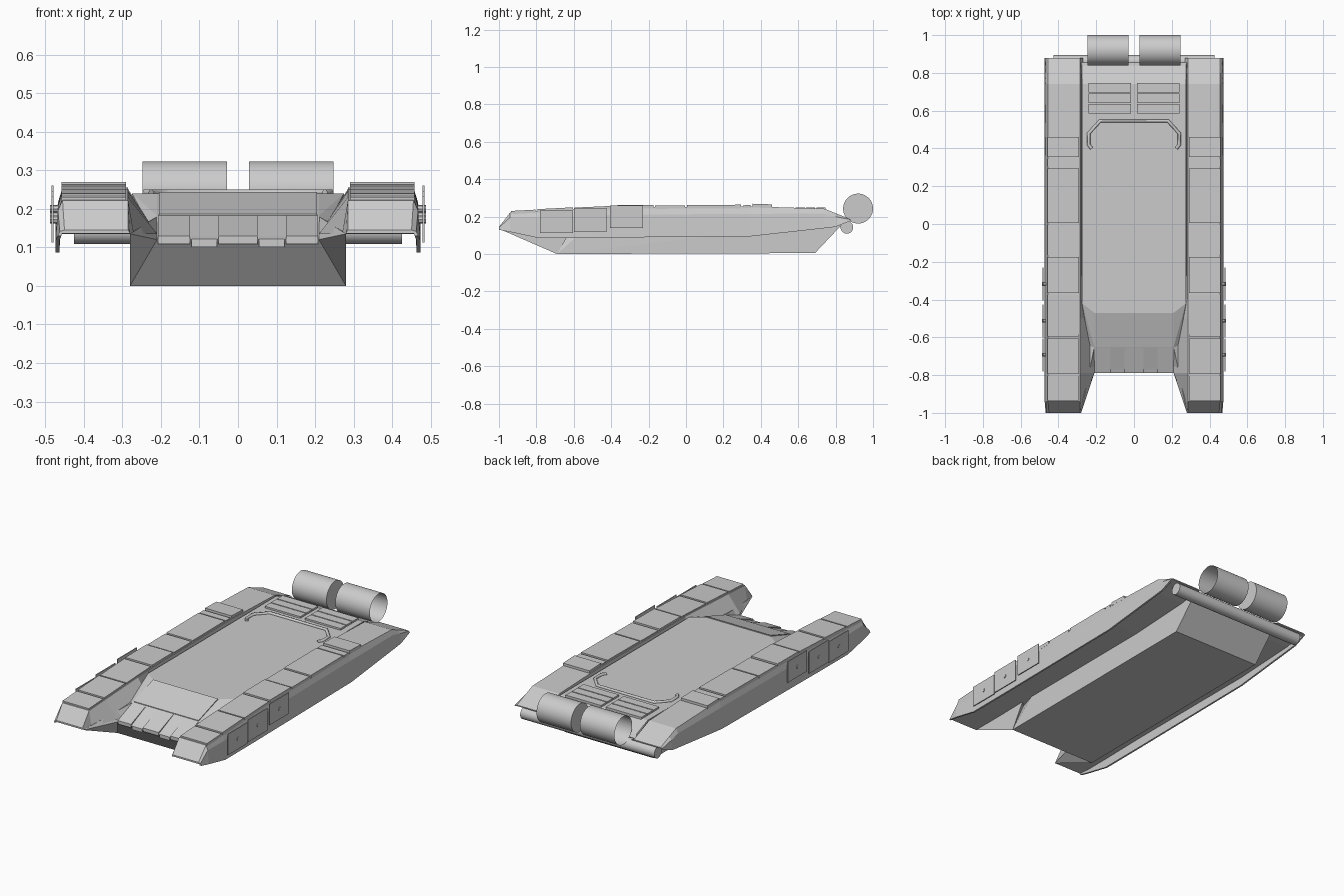
import bpy, bmesh, math
from mathutils import Vector

if "Cube" in bpy.data.objects:
    bpy.data.objects.remove(bpy.data.objects["Cube"])


def finish(bm, name, smooth=False):
    bmesh.ops.recalc_face_normals(bm, faces=bm.faces)
    me = bpy.data.meshes.new(name)
    bm.to_mesh(me)
    bm.free()
    ob = bpy.data.objects.new(name, me)
    bpy.context.collection.objects.link(ob)
    if smooth:
        bpy.context.view_layer.objects.active = ob
        ob.select_set(True)
        bpy.ops.object.shade_smooth_by_angle(angle=math.radians(35))
        ob.select_set(False)
    return ob


def hull(name, pts):
    bm = bmesh.new()
    vs = [bm.verts.new(p) for p in pts]
    bmesh.ops.convex_hull(bm, input=vs)
    bmesh.ops.dissolve_limit(bm, angle_limit=0.01, verts=bm.verts, edges=bm.edges)
    return finish(bm, name)


def slab(name, x0, x1, y0, y1, z0, z1, t):
    # plate whose top runs from z0 at y0 to z1 at y1
    return hull(name, [(x, y, z - d) for x in (x0, x1)
                       for y, z in ((y0, z0), (y1, z1)) for d in (0, t)])


def mirror(ob):
    m = ob.modifiers.new("mirror", 'MIRROR')
    m.use_axis[0] = True
    return ob


def tube(name, x0, x1, y, z, r, n, caps=(True, True)):
    bm = bmesh.new()
    rings = [[bm.verts.new((x, y + r * math.cos(2 * math.pi * i / n),
                            z + r * math.sin(2 * math.pi * i / n))) for i in range(n)]
             for x in (x0, x1)]
    for i in range(n):
        j = (i + 1) % n
        bm.faces.new((rings[0][i], rings[0][j], rings[1][j], rings[1][i]))
    for ring, cap in zip(rings, caps):
        if cap:
            bm.faces.new(ring)
    return finish(bm, name, True)


# central hull tub: (half width, y, z)
tub = [(.28, -.69, 0), (.28, .69, .005), (.28, .855, .18), (.275, .84, .2), (.275, .74, .24),
       (.275, -.42, .24), (.21, -.47, .24), (.21, -.65, .182), (.21, -.79, .12)]
hull("hull_tub", [(s * x, y, z) for x, y, z in tub for s in (-1, 1)])

# cheeks joining the tub nose to the fender tips
mirror(hull("nose_cheek", [(.28, -1, .135), (.28, -.69, 0), (.21, -.79, .12),
                           (.21, -.65, .18), (.28, -.6, .15)]))

# fenders with side skirts, lofted: y, top z, skirt z, underside z, inner base x
stations = [(-1, .145, .13, .136, .28), (-.94, .222, .118, .135, .27),
            (-.79, .23, .086, .135, .21), (-.5, .245, .087, .14, .21),
            (-.4, .25, .088, .14, .27), (.35, .255, .095, .14, .27),
            (.74, .242, .138, .16, .27), (.8, .218, .145, .17, .27),
            (.88, .186, .178, .18, .27)]
bm = bmesh.new()
rings = []
for y, zt, zs, zu, xi in stations:
    w = .455 if y > -1 else .45
    sec = [(xi, zu), (.285, zt), (w, zt), (w + .012, zt - .25 * (zt - zs)),
           (w + .018, zs), (w + .008, zs), (w + .006, zu)]
    rings.append([bm.verts.new((x, y, z)) for x, z in sec])
for a, b in zip(rings, rings[1:]):
    for i in range(7):
        j = (i + 1) % 7
        bm.faces.new((a[i], a[j], b[j], b[i]))
bm.faces.new(rings[0])
bm.faces.new(rings[-1])
mirror(finish(bm, "fender"))


def top_z(y):
    for a, b in zip(stations, stations[1:]):
        if a[0] <= y <= b[0]:
            return a[1] + (b[1] - a[1]) * (y - a[0]) / (b[0] - a[0])


# stowage plates along the fender tops: start, end, height
for y0, y1, h in ((-.935, -.805, .008), (-.795, -.605, .01), (-.595, -.375, .008),
                  (-.365, -.175, .011), (-.165, -.005, .007), (.005, .295, .009),
                  (.305, .345, .006), (.355, .46, .014)):
    mirror(slab("fender_plate", .29, .458, y0, y1, top_z(y0) + h, top_z(y1) + h, .02))

# hanging side armour panels and their bolts
for y0, y1, z0, z1 in ((-.78, -.605, .112, .232), (-.6, -.425, .118, .245),
                       (-.405, -.23, .14, .26)):
    mirror(slab("side_panel", .479, .484, y0, y1, z1, z1, z1 - z0))
    mirror(tube("panel_bolt", .46, .488, (y0 + y1) / 2, (z0 + z1) / 2, .01, 8))

# glacis plate and front armour blocks
slab("glacis_plate", -.205, .205, -.65, -.475, .186, .244, .015)
for x0, x1, h in ((-.208, -.125, .004), (-.12, -.055, -.004), (-.05, .05, .004),
                  (.055, .12, -.004), (.125, .208, .004)):
    slab("front_block", x0, x1, -.79, -.655, .125 + h, .178 + h, .02)

# engine grilles
for k in range(3):
    y = .585 + k * .056
    mirror(slab("grille_slat", .015, .24, y, y + .05, .25, .25, .02))

# deck splash rail
path = [(-.225, .4), (-.24, .42), (-.24, .48), (-.18, .545),
        (.18, .545), (.24, .48), (.24, .42), (.225, .4)]
cu = bpy.data.curves.new("deck_rail", 'CURVE')
cu.dimensions = '3D'
cu.bevel_depth = .009
cu.bevel_resolution = 1
cu.use_fill_caps = True
sp = cu.splines.new('POLY')
sp.points.add(len(path) - 1)
for p, (x, y) in zip(sp.points, path):
    p.co = (x, y, .242, 1)
bpy.context.collection.objects.link(bpy.data.objects.new("deck_rail", cu))

# rear fuel drums, open at the outer end, and the unditching log
mirror(tube("fuel_drum", .028, .247, .92, .243, .08, 40, (True, False)))
tube("rear_log", -.425, .425, .86, .143, .034, 20)
